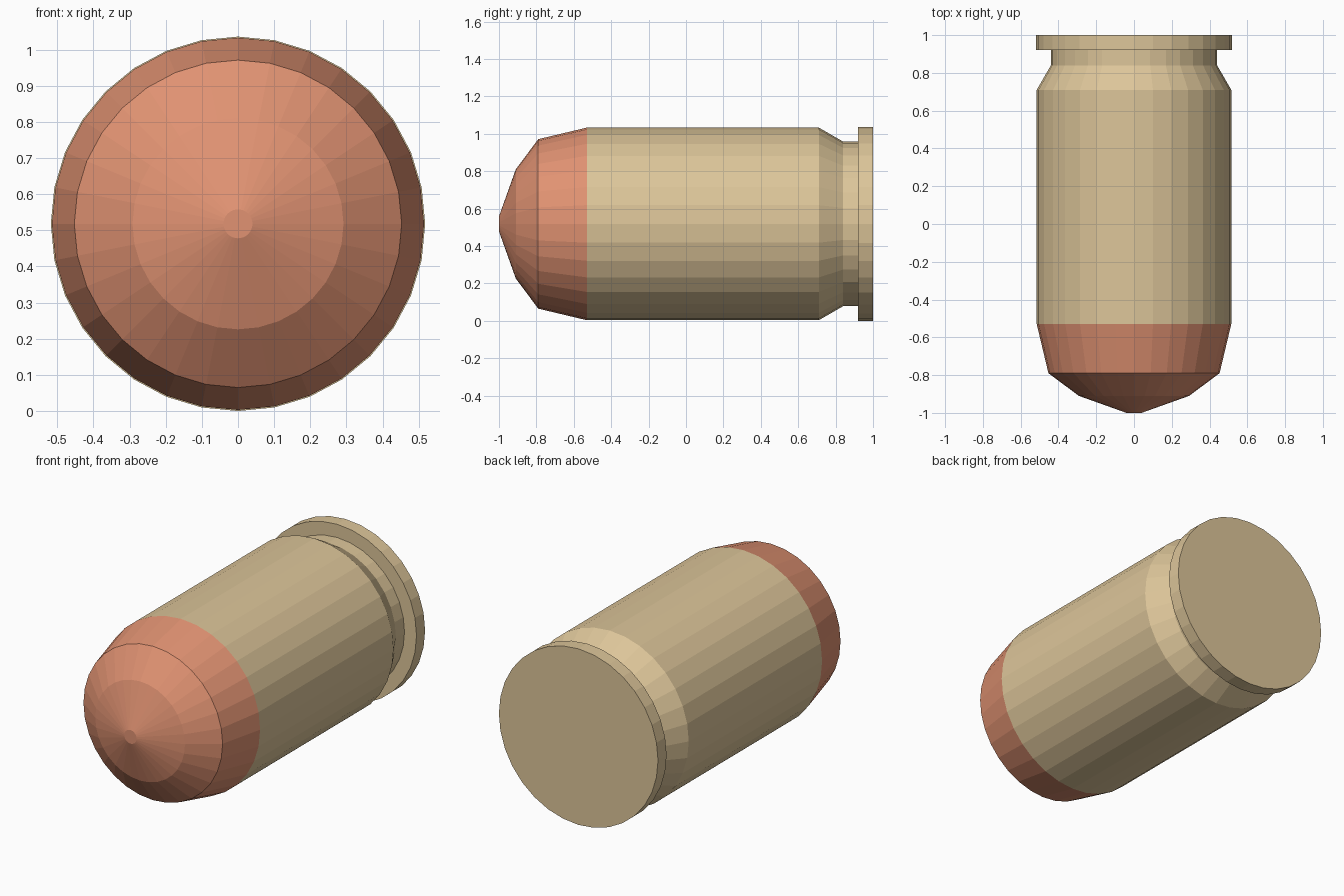
import bpy, bmesh, math

if "Cube" in bpy.data.objects:
    bpy.data.objects.remove(bpy.data.objects["Cube"])

SIDES = 32
AXIS_Z = 0.518


def material(name, color):
    mat = bpy.data.materials.new(name)
    mat.diffuse_color = color
    mat.use_nodes = True
    mat.node_tree.nodes["Principled BSDF"].inputs["Base Color"].default_value = mat.diffuse_color
    return mat


def lathe(name, profile, mat, cap_front=False, cap_back=False):
    """Turn (y, radius) points, listed front to back, around the long axis."""
    bm = bmesh.new()
    rings = []
    for y, r in profile:
        rings.append([bm.verts.new((r * math.sin(2 * math.pi * i / SIDES), y,
                                    AXIS_Z + r * math.cos(2 * math.pi * i / SIDES)))
                      for i in range(SIDES)])
    for a, b in zip(rings, rings[1:]):
        for i in range(SIDES):
            j = (i + 1) % SIDES
            bm.faces.new((a[i], a[j], b[j], b[i]))
    if cap_front:
        bm.faces.new(rings[0])
    if cap_back:
        bm.faces.new(rings[-1])
    bmesh.ops.recalc_face_normals(bm, faces=bm.faces)
    mesh = bpy.data.meshes.new(name)
    bm.to_mesh(mesh)
    bm.free()
    mesh.materials.append(mat)
    obj = bpy.data.objects.new(name, mesh)
    bpy.context.collection.objects.link(obj)
    return obj


brass = material("brass", (0.72, 0.56, 0.32, 1))
red = material("red", (0.75, 0.29, 0.17, 1))

# Rounded nose with a small flat tip
lathe("nose", [(-1.0, 0.04), (-0.91, 0.292), (-0.79, 0.453), (-0.53, 0.515)],
      red, cap_front=True)

# Straight case, tapered extraction groove and flat rim
lathe("case", [(-0.53, 0.515), (0.71, 0.515), (0.84, 0.44), (0.92, 0.44),
               (0.92, 0.518), (1.0, 0.518)],
      brass, cap_back=True)
